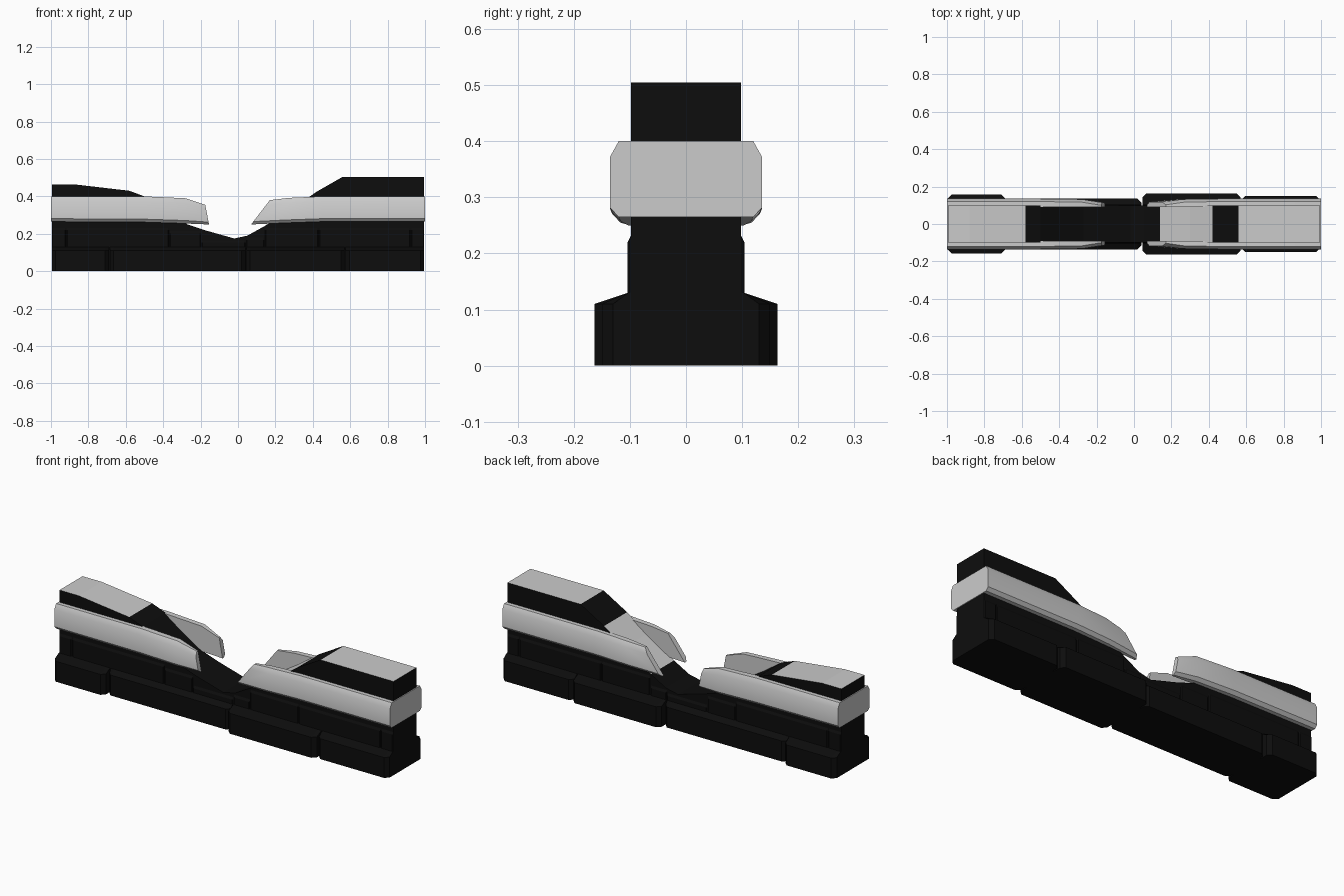
import bpy, bmesh, math

if "Cube" in bpy.data.objects:
    bpy.data.objects.remove(bpy.data.objects["Cube"])

black = bpy.data.materials.new("dark_stone")
black.diffuse_color = (0.004, 0.004, 0.004, 1)
black.use_nodes = True
black.node_tree.nodes["Principled BSDF"].inputs["Base Color"].default_value = black.diffuse_color
grey = bpy.data.materials.new("pale_stone")
grey.diffuse_color = (0.8, 0.8, 0.8, 1)
grey.use_nodes = True
grey.node_tree.nodes["Principled BSDF"].inputs["Base Color"].default_value = grey.diffuse_color


def loft(name, rings, mat, smooth=False):
    """Skin a list of equal-length point rings and cap both ends."""
    bm = bmesh.new()
    vs = [[bm.verts.new(p) for p in r] for r in rings]
    for a, b in zip(vs, vs[1:]):
        for i in range(len(a)):
            j = (i + 1) % len(a)
            bm.faces.new((a[i], a[j], b[j], b[i]))
    bm.faces.new(vs[0][::-1])
    bm.faces.new(vs[-1])
    bmesh.ops.recalc_face_normals(bm, faces=bm.faces)
    me = bpy.data.meshes.new(name)
    bm.to_mesh(me)
    bm.free()
    me.materials.append(mat)
    ob = bpy.data.objects.new(name, me)
    bpy.context.collection.objects.link(ob)
    if smooth:
        bpy.ops.object.select_all(action='DESELECT')
        bpy.context.view_layer.objects.active = ob
        ob.select_set(True)
        bpy.ops.object.shade_smooth_by_angle(angle=math.radians(40))
    return ob


def block(name, x0, x1, y, z0, z1, top_y, z2, c):
    """Stone block with chamfered vertical corners and a sloping shoulder."""
    rings = []
    for x, w in ((x0, y - c), (x0 + c, y), (x1 - c, y), (x1, y - c)):
        t = min(w, top_y)
        rings.append([(x, -w, z0), (x, w, z0), (x, w, z1),
                      (x, t, z2), (x, -t, z2), (x, -w, z1)])
    return loft(name, rings, black)


# Broken wall core, silhouette extruded across y
profile = [(-0.995, 0), (0.995, 0), (0.995, 0.505), (0.56, 0.505), (0.42, 0.425),
           (0.30, 0.34), (0.14, 0.24), (0.05, 0.19), (-0.02, 0.175), (-0.18, 0.22),
           (-0.27, 0.25), (-0.40, 0.33), (-0.50, 0.40), (-0.58, 0.43),
           (-0.88, 0.465), (-0.995, 0.465)]
wall = loft("wall_core", [[(x, y, z) for x, z in profile] for y in (-0.098, 0.098)], black)

# Pale tops of the wall and the exposed break on the right
wall.data.materials.append(grey)
for f in wall.data.polygons:
    cap = f.normal.z > 0.9 and f.center.z > 0.42
    slope = f.normal.z > 0.5 and 0.14 < f.center.x < 0.42
    if cap or slope:
        f.material_index = 1

# Footing blocks
for i, (x0, x1, y) in enumerate([(-0.995, -0.69, 0.158), (-0.685, 0.04, 0.135),
                                 (0.045, 0.57, 0.163), (0.575, 0.995, 0.15)]):
    block(f"footing_block_{i}", x0, x1, y, 0, 0.11, 0.103, 0.13, 0.02)

# Course of stones above the footing
for i, (x0, x1, z) in enumerate([(-0.995, -0.92, 0.232), (-0.915, -0.37, 0.232),
                                 (-0.365, -0.20, 0.215), (-0.195, 0.04, 0.165),
                                 (0.045, 0.14, 0.18), (0.145, 0.43, 0.232),
                                 (0.435, 0.92, 0.232), (0.925, 0.995, 0.232)]):
    block(f"course_stone_{i}", x0, x1, 0.104, 0.12, z - 0.012, 0.098, z, 0.004)


def rail(name, side, stations):
    """Chamfered rail; each station is x low, x high, z low, z high, outer y."""
    rings = []
    for xb, xt, zb, zt, yo in stations:
        h = zt - zb
        sec = [(0.09, zt), (yo - 0.015, zt), (yo, zt - 0.2 * h),
               (yo, zb + 0.12 * h), (yo - 0.015, zb), (0.09, zb)]
        rings.append([(xb + (xt - xb) * (z - zb) / h, side * y, z) for y, z in sec])
    return loft(name, rings, grey, True)


# Pale rails on both faces, broken off around the gap
left = [(-1, -1, 0.265, 0.40, 0.135), (-0.5, -0.5, 0.262, 0.40, 0.135),
        (-0.28, -0.28, 0.255, 0.39, 0.132), (-0.155, -0.175, 0.25, 0.355, 0.115)]
right = [(1, 1, 0.265, 0.40, 0.135), (0.45, 0.45, 0.265, 0.40, 0.135),
         (0.25, 0.27, 0.258, 0.392, 0.132), (0.07, 0.17, 0.25, 0.38, 0.118)]
for side, tag in ((-1, "front"), (1, "back")):
    rail(f"left_rail_{tag}", side, left)
    rail(f"right_rail_{tag}", side, right)

# Plates closing the band at the wall ends
for s, tag in ((-1, "left"), (1, "right")):
    loft(f"band_end_{tag}",
         [[(x, -0.12, 0.265), (x, 0.12, 0.265), (x, 0.12, 0.40), (x, -0.12, 0.40)]
          for x in (s * 0.97, s * 1.0)], grey)
